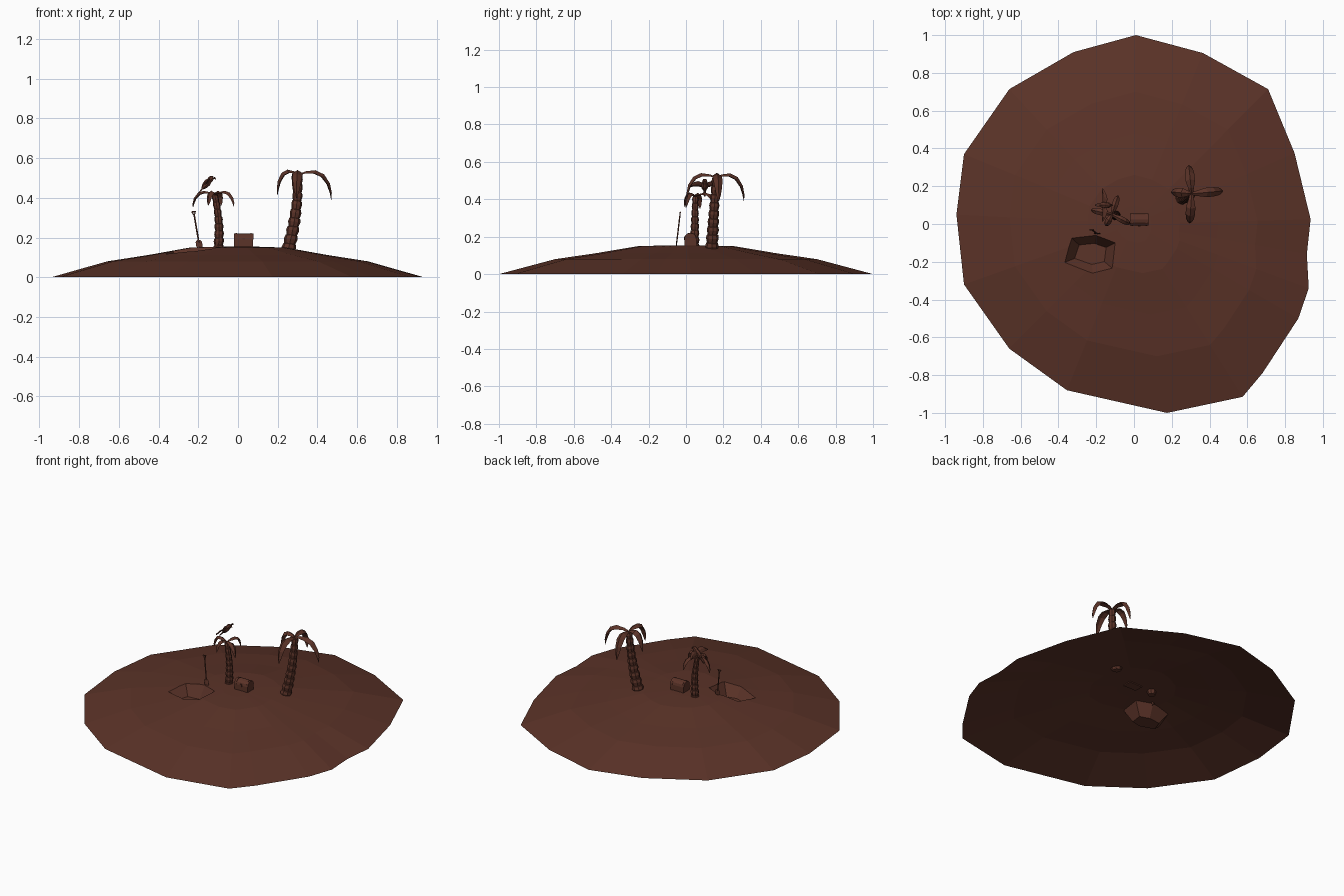
import bpy, bmesh, math
from mathutils import Vector, Matrix

if "Cube" in bpy.data.objects:
    bpy.data.objects.remove(bpy.data.objects["Cube"])

BROWN = bpy.data.materials.new("dark_brown")
BROWN.diffuse_color = (0.105, 0.033, 0.021, 1)
BROWN.use_nodes = True
BROWN.node_tree.nodes["Principled BSDF"].inputs["Base Color"].default_value = BROWN.diffuse_color


def finish(name, bm):
    bmesh.ops.recalc_face_normals(bm, faces=bm.faces)
    me = bpy.data.meshes.new(name)
    bm.to_mesh(me)
    bm.free()
    me.materials.append(BROWN)
    ob = bpy.data.objects.new(name, me)
    bpy.context.collection.objects.link(ob)
    return ob


def add_loft(bm, rings):
    """Skin closed rings of points and cap both ends."""
    vs = [[bm.verts.new(p) for p in r] for r in rings]
    n = len(vs[0])
    for a, b in zip(vs, vs[1:]):
        for i in range(n):
            bm.faces.new((a[i], a[(i + 1) % n], b[(i + 1) % n], b[i]))
    bm.faces.new(vs[0][::-1])
    bm.faces.new(vs[-1])


def loft(name, rings):
    bm = bmesh.new()
    add_loft(bm, rings)
    return finish(name, bm)


def tube(bm, stations, sides=6, squash=1.0):
    """Rings of given radius along (point, radius) stations."""
    pts = [Vector(p) for p, r in stations]
    d = (pts[-1] - pts[0]).normalized()
    side = d.cross(Vector((0, 1, 0)))
    if side.length < 0.1:
        side = d.cross(Vector((1, 0, 0)))
    side.normalize()
    up = d.cross(side)
    add_loft(bm, [[p + side * math.cos(a) * r * squash + up * math.sin(a) * r
                   for a in (2 * math.pi * i / sides for i in range(sides))]
                  for p, (_, r) in zip(pts, stations)])


def box(bm, c, s, rot=Matrix()):
    m = Matrix.Translation(c) @ rot @ Matrix.Diagonal((*s, 1))
    bmesh.ops.create_cube(bm, size=1, matrix=m)


# Island: faceted sand mound, open underneath
shore = [(.01, 1), (.365, .905), (.71, .714), (.85, .375), (.935, .025), (.915, -.16),
         (.925, -.34), (.87, -.5), (.68, -.79), (.575, -.915), (.175, -1), (-.355, -.88),
         (-.66, -.66), (-.9, -.32), (-.94, .05), (-.9, .37), (-.66, .714), (-.32, .91)]
levels = [(1, 0), (.7, .08), (.48, .112), (.26, .149), (.1, .154)]
island = loft("island", [[(x * s, y * s, z) for x, y in shore] for s, z in levels])

# Dug pit, cut into the mound
rim = [(-.37, -.205, .12), (-.33, -.075, .133), (-.2, -.06, .152),
       (-.1, -.1, .15), (-.115, -.235, .148), (-.22, -.262, .133)]
cutter = loft("pit_cutter", [
    [(-.225 + (x + .225) * .62, -.155 + (y + .155) * .55, .07) for x, y, z in rim],
    rim, [(x, y, .3) for x, y, z in rim]])
mod = island.modifiers.new("pit", 'BOOLEAN')
mod.operation, mod.object, mod.solver = 'DIFFERENCE', cutter, 'EXACT'
bpy.context.view_layer.objects.active = island
bpy.ops.object.modifier_apply(modifier="pit")
bpy.data.objects.remove(cutter)
bm = bmesh.new()
bm.from_mesh(island.data)
bmesh.ops.delete(bm, geom=[f for f in bm.faces if f.calc_center_median().z < .001],
                 context='FACES_ONLY')
bm.to_mesh(island.data)
bm.free()


# Palm trees: stacked flaring trunk segments and drooping leaves
def palm(name, base, top, r0, r1, segs, tips, rise, width):
    base, top = Vector(base), Vector(top)

    def centre(t):  # slight bow in the trunk
        return base.lerp(top, t) + Vector((.012 * math.sin(math.pi * t), 0, 0))
    stations = []
    for i in range(segs):
        r = r0 + (r1 - r0) * i / (segs - 1)
        for f, k in ((0, .86), (.55, 1.06), (.95, .95)):
            stations.append((centre((i + f) / segs), r * k))
    bm = bmesh.new()
    tube(bm, stations, 8)
    finish(name + "_trunk", bm)
    bm = bmesh.new()
    for tip in tips:
        tip = Vector(tip)
        out = tip - top
        flat = Vector((out.x, out.y, 0))
        side = Vector((-out.y, out.x, 0)).normalized()
        rings = []
        for t, w in ((0, .35), (.15, .6), (.35, 1), (.55, 1), (.75, .8), (.9, .5), (1, .08)):
            u = math.sin(t * math.pi / 2) ** 1.1      # arcs outward, then hangs
            p = top + flat * u + Vector((0, 0, out.z * t ** 2 + rise * math.sin(math.pi * t)))
            hw = width * w
            inward = -flat.normalized() * t
            ridge = (Vector((0, 0, 1)) * (1.05 - t) - inward).normalized()
            rings.append([p + side * hw - ridge * hw * .4, p + ridge * hw * .35,
                          p - side * hw - ridge * hw * .4, p - ridge * hw * .15])
        add_loft(bm, rings)
    finish(name + "_leaves", bm)


palm("large_palm", (.25, .137, .125), (.305, .16, .515), .034, .021, 9,
     [(.47, .175, .39), (.29, .31, .39), (.198, .17, .415), (.295, .005, .4)], .035, .025)
palm("small_palm", (-.1, .045, .125), (-.117, .05, .415), .026, .016, 8,
     [(-.02, .0, .355), (-.085, .15, .36), (-.227, .075, .35), (-.15, -.01, .36)], .025, .017)

# Treasure chest: box with barrel lid, straps and lock
bm = bmesh.new()
box(bm, (.028, .023, .17), (.094, .06, .045))


def lid(x0, x1, r):
    arc = [(.023 + r * math.cos(a), .19 + r * .95 * math.sin(a))
           for a in (math.pi * i / 6 for i in range(7))]
    add_loft(bm, [[(x, y, z) for y, z in arc] for x in (x0, x1)])


lid(-.021, .077, .032)
for x in (-.012, .062):
    lid(x, x + .006, .0335)
    box(bm, (x + .003, .023, .17), (.006, .064, .045))
box(bm, (.028, -.009, .19), (.012, .006, .016))
finish("treasure_chest", bm)

# Shovel standing beside the pit: shaft, grip loop, blade
foot, head = Vector((-.197, -.049, .175)), Vector((-.22, -.033, .31))
axis = (head - foot).normalized()
side = Vector((1, 0, .1)).normalized()
bm = bmesh.new()
tube(bm, [(foot, .004), (head, .004)])
for s in (-1, 1):
    tube(bm, [(head, .003), (head + axis * .02 + side * s * .009, .003)], 5)
tube(bm, [(head + axis * .02 - side * .011, .0035), (head + axis * .02 + side * .011, .0035)], 5)
norm = side.cross(axis).normalized()
add_loft(bm, [[foot + axis * h + side * w * a + norm * b * .003
               for a, b in ((-1, 0), (0, 1), (1, 0), (0, -1))]
              for h, w in ((.012, .008), (.004, .016), (-.02, .016), (-.045, .003))])
finish("shovel", bm)

# Bird flying above the small palm: body, head, beak, tail, wings
start, fwd = Vector((-.18, .1, .445)), Vector((.66, 0, .75)).normalized()
bm = bmesh.new()
tube(bm, [(start + fwd * d, r) for d, r in
          ((0, .006), (.02, .016), (.04, .019), (.055, .014), (.064, .015),
           (.076, .012), (.083, .004))], 7)
tube(bm, [(start + fwd * .07 + Vector((.012, 0, .003)), .007),
          (start + fwd * .07 + Vector((.022, 0, -.004)), .002)], 5)
add_loft(bm, [[start - fwd * d + Vector((0, y * w, 0)) + Vector((.75, 0, -.66)) * n * .003
               for y, n in ((-1, -1), (1, -1), (1, 1), (-1, 1))]
              for d, w in ((-.01, .007), (.02, .008), (.036, .003))])
finish("bird_body", bm)
for s, label in ((-1, "right"), (1, "left")):
    rings = []
    for y, z, c, w in ((.008, .042, .0, .017), (.035, .05, .002, .019),
                       (.062, .046, -.004, .015), (.088, .034, -.012, .004)):
        mid = start + Vector((.025 + c, s * y, z - .012))
        rings.append([mid + fwd * w, mid + Vector((-.003, 0, .003)),
                      mid - fwd * w, mid - Vector((-.003, 0, .003))])
    loft("bird_wing_" + label, rings)
